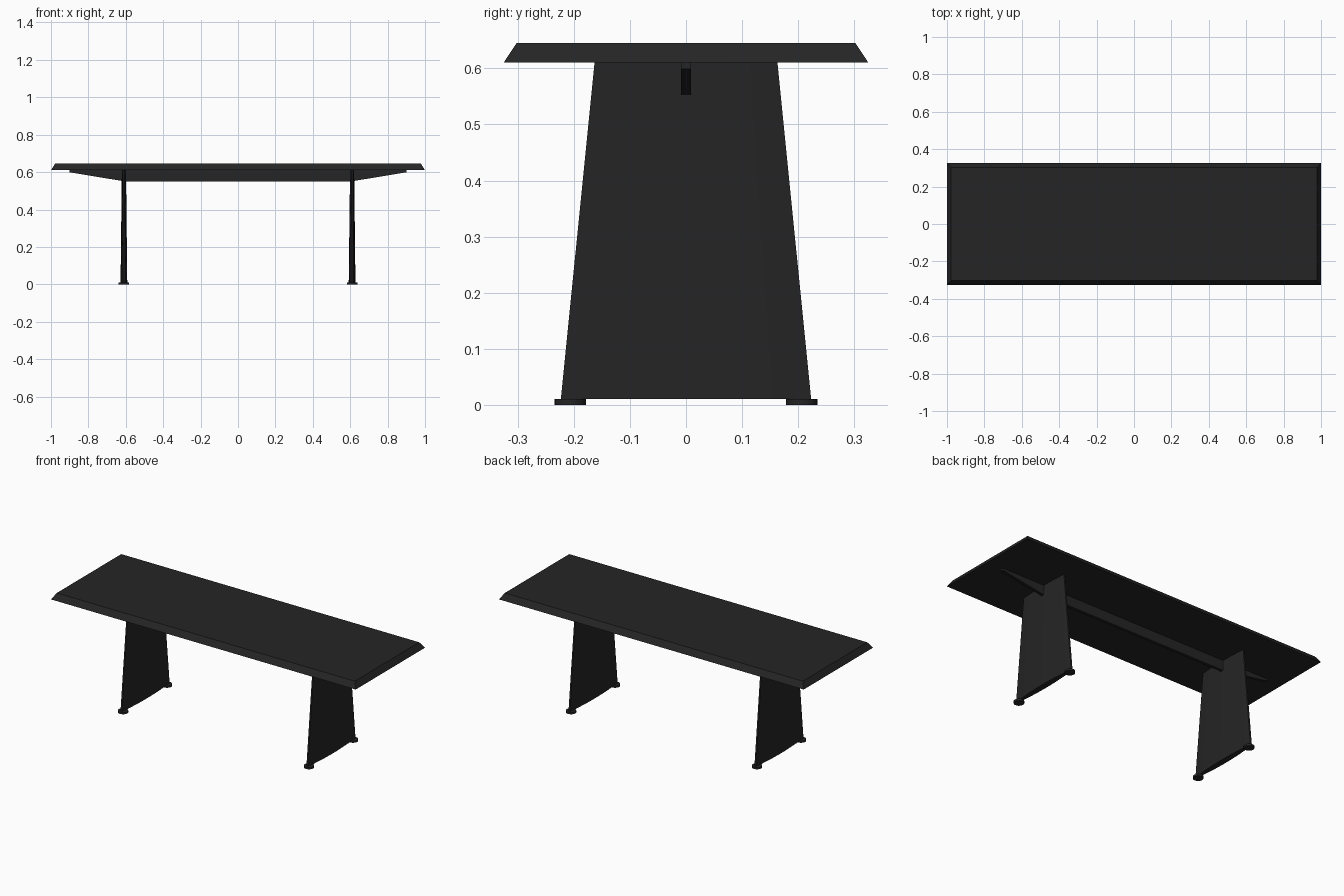
import bpy, bmesh, math

cube = bpy.data.objects.get("Cube")
if cube:
    bpy.data.objects.remove(cube, do_unlink=True)

charcoal = bpy.data.materials.new("charcoal")
charcoal.use_nodes = True
charcoal.diffuse_color = (0.018, 0.018, 0.018, 1)
charcoal.node_tree.nodes["Principled BSDF"].inputs["Base Color"].default_value = (0.018, 0.018, 0.018, 1)


def loft(name, rings, smooth=False):
    """Closed solid through matching rings of points."""
    bm = bmesh.new()
    loops = [[bm.verts.new(p) for p in ring] for ring in rings]
    n = len(loops[0])
    for a, b in zip(loops, loops[1:]):
        for i in range(n):
            j = (i + 1) % n
            bm.faces.new((a[i], a[j], b[j], b[i]))
    bm.faces.new(loops[0][::-1])
    bm.faces.new(loops[-1])
    bmesh.ops.recalc_face_normals(bm, faces=bm.faces[:])
    mesh = bpy.data.meshes.new(name)
    bm.to_mesh(mesh)
    bm.free()
    mesh.materials.append(charcoal)
    obj = bpy.data.objects.new(name, mesh)
    bpy.context.collection.objects.link(obj)
    if smooth:
        bpy.ops.object.select_all(action="DESELECT")
        obj.select_set(True)
        bpy.context.view_layer.objects.active = obj
        bpy.ops.object.shade_smooth_by_angle(angle=math.radians(30))
    return obj


def rectangle(hx, hy, z):
    return [(-hx, -hy, z), (hx, -hy, z), (hx, hy, z), (-hx, hy, z)]


def lens(cx, half_width, edge, middle, z, steps=16):
    """Panel section: thin at both edges, bowed out on both faces."""
    side = []
    for i in range(steps + 1):
        t = 2 * i / steps - 1
        side.append((edge + (middle - edge) * (1 - t * t), t * half_width))
    return [(cx + x, y, z) for x, y in side] + [(cx - x, y, z) for x, y in reversed(side)]


def disc(cx, cy, radius, z, sides=24):
    angles = [2 * math.pi * i / sides for i in range(sides)]
    return [(cx + radius * math.cos(a), cy + radius * math.sin(a), z) for a in angles]


# Tabletop with edges sloping in towards the upper face
loft("tabletop", [rectangle(1, 0.325, 0.61), rectangle(0.978, 0.302, 0.645)])

# Long rail under the top, tapering at both ends
rail = [(-0.9, 0.61), (-0.9, 0.599), (-0.61, 0.551), (0.61, 0.551), (0.9, 0.599), (0.9, 0.61)]
loft("under_rail", [[(x, y, z) for x, z in rail] for y in (-0.0085, 0.0085)])

# Tapered bowed leg panels, each on two round feet
for side, x in (("right", -0.61), ("left", 0.61)):
    loft(side + "_leg_panel",
         [lens(x, 0.223, 0.005, 0.018, 0.011), lens(x, 0.163, 0.004, 0.011, 0.61)], True)
    for end, y in (("front", -0.206), ("back", 0.206)):
        loft(f"{side}_{end}_foot", [disc(x, y, 0.028, 0), disc(x, y, 0.028, 0.011)], True)
